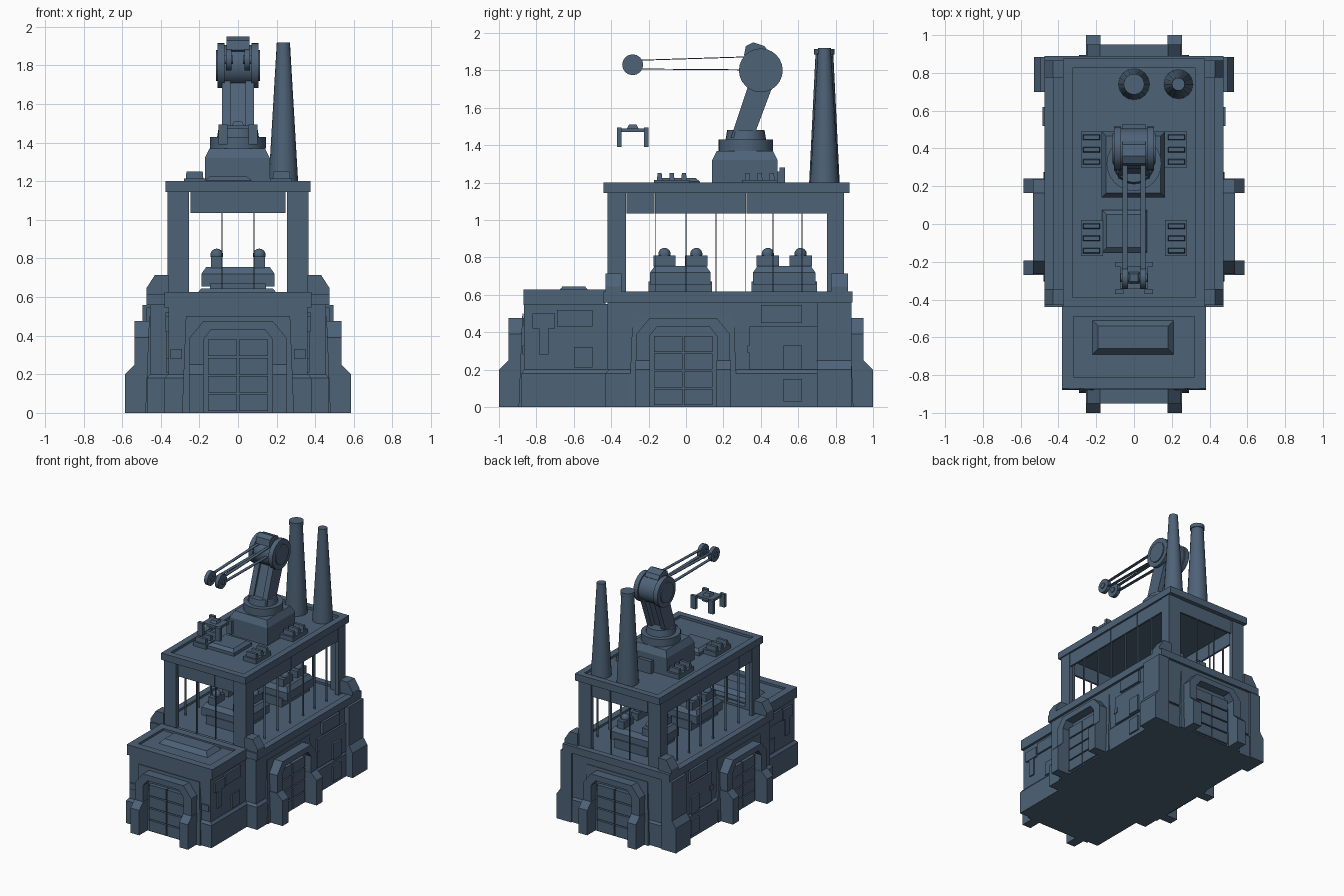
import bpy, bmesh, math
from mathutils import Matrix, Vector

if "Cube" in bpy.data.objects:
    bpy.data.objects.remove(bpy.data.objects["Cube"])

steel = bpy.data.materials.new("steel_blue")
steel.diffuse_color = (0.075, 0.122, 0.185, 1)
steel.use_nodes = True
steel.node_tree.nodes["Principled BSDF"].inputs["Base Color"].default_value = steel.diffuse_color


def finish(name, bm, mirror=False, smooth=False):
    bmesh.ops.recalc_face_normals(bm, faces=bm.faces)
    me = bpy.data.meshes.new(name)
    bm.to_mesh(me)
    bm.free()
    me.materials.append(steel)
    ob = bpy.data.objects.new(name, me)
    bpy.context.collection.objects.link(ob)
    if mirror:
        ob.modifiers.new("mirror", 'MIRROR').use_axis = (True, False, False)
    if smooth:
        bpy.context.view_layer.objects.active = ob
        ob.select_set(True)
        bpy.ops.object.shade_smooth_by_angle(angle=math.radians(35))
        ob.select_set(False)
    return ob


def boxes(name, specs, mirror=False, mat=Matrix()):
    """Boxes (x0, x1, y0, y1, z0, z1, top inset) joined in one object."""
    bm = bmesh.new()
    for x0, x1, y0, y1, z0, z1, *t in specs:
        t = t[0] if t else 0
        lo = [bm.verts.new(mat @ Vector((x, y, z0))) for x, y in ((x0, y0), (x1, y0), (x1, y1), (x0, y1))]
        hi = [bm.verts.new(mat @ Vector((x, y, z1))) for x, y in
              ((x0 + t, y0 + t), (x1 - t, y0 + t), (x1 - t, y1 - t), (x0 + t, y1 - t))]
        bm.faces.new(lo)
        bm.faces.new(hi)
        for i in range(4):
            bm.faces.new((lo[i], lo[i - 1], hi[i - 1], hi[i]))
    return finish(name, bm, mirror)


def prisms(name, profile, spans, plane, mirror=False, mat=Matrix()):
    """Profile in plane 'xz' or 'yz', extruded over each span of the other axis."""
    bm = bmesh.new()
    for a, b in spans:
        ends = []
        for d in (a, b):
            pts = [(p, d, q) if plane == 'xz' else (d, p, q) for p, q in profile]
            ends.append([bm.verts.new(mat @ Vector(p)) for p in pts])
            bm.faces.new(ends[-1])
        for i in range(len(profile)):
            bm.faces.new((ends[0][i], ends[0][i - 1], ends[1][i - 1], ends[1][i]))
    return finish(name, bm, mirror)


def cyl(name, loc, r1, r2, h, axis='z', n=24, mirror=False):
    bm = bmesh.new()
    m = Matrix.Translation(loc)
    if axis == 'x':
        m = m @ Matrix.Rotation(math.pi / 2, 4, 'Y')
    bmesh.ops.create_cone(bm, cap_ends=True, segments=n, radius1=r1, radius2=r2, depth=h, matrix=m)
    return finish(name, bm, mirror, True)


def rim(name, x, y0, y1, w, z0, z1):
    return boxes(name, [(-x, x, y0, y0 + w, z0, z1), (-x, x, y1 - w, y1, z0, z1),
                        (-x, -x + w, y0 + w, y1 - w, z0, z1), (x - w, x, y0 + w, y1 - w, z0, z1)])


# Lower hull: wide rear part and narrower front part
boxes("main_hull", [(-.455, .455, -.42, .87, .2, .57)])
boxes("main_plinth", [(-.472, .472, -.43, .875, 0, .18), (-.472, .472, -.43, .875, .18, .2, .017)])
boxes("front_hull", [(-.36, .36, -.865, -.4, .2, .55)])
boxes("front_plinth", [(-.38, .38, -.88, -.4, 0, .18), (-.38, .38, -.88, -.4, .18, .2, .015)])
boxes("main_deck", [(-.475, .475, -.44, .89, .56, .6)])
rim("main_deck_rim", .475, -.44, .89, .05, .6, .617)
boxes("front_deck", [(-.38, .38, -.87, -.43, .545, .61)])
rim("front_deck_rim", .38, -.87, -.43, .06, .61, .627)
boxes("front_deck_hatch", [(-.22, .21, -.69, -.51, .61, .645, .03)])
prisms("rear_corner_post", [(.4, 0), (.53, 0), (.53, .2), (.495, .25), (.495, .56), (.4, .56)],
       [(.7, .885)], 'xz', True)

# Four gates: local -y points out of the wall
gates = [("front", 0, -.87, 0), ("back", 0, .87, 180), ("right", .455, -.015, 90), ("left", -.455, -.015, -90)]
for side, gx, gy, ang in gates:
    m = Matrix.Translation((gx, gy, 0)) @ Matrix.Rotation(math.radians(ang), 4, 'Z')
    # chamfered arch frame
    prisms(side + "_gate_arch",
           [(-.25, 0), (-.25, .39), (-.18, .475), (.18, .475), (.25, .39), (.25, 0),
            (.18, 0), (.18, .38), (.14, .43), (-.14, .43), (-.18, .38), (-.18, 0)],
           [(-.08, .02)], 'xz', mat=m)
    # flared feet of the frame
    prisms(side + "_gate_feet", [(0, 0), (-.13, 0), (-.13, .2), (-.08, .25), (0, .25)],
           [(-.255, -.178), (.178, .255)], 'yz', mat=m)
    # sloped surround and door slats
    boxes(side + "_gate_surround", [(-.29, .29, -.025, .02, 0, .5, .02)], mat=m)
    slats = [(s - .076, s + .076, -.04, .01, z, z + .085) for s in (-.08, .08) for z in (.01, .105, .2, .295)]
    boxes(side + "_gate_slats", slats, mat=m)

# Wall panels and service boxes
boxes("front_wall_boxes", [(.35, .375, -.69, -.5, .43, .52), (.35, .37, -.6, -.5, .21, .32),
                           (.35, .375, -.82, -.7, .42, .5), (.35, .37, -.785, -.735, .28, .42)], True)
boxes("rear_wall_boxes", [(.44, .475, .4, .62, .45, .545), (.44, .47, .34, .7, .2, .43),
                          (.46, .485, .52, .62, .2, .33), (.46, .485, .52, .62, .03, .15),
                          (.44, .475, .33, .37, .29, .33)], True)
boxes("front_face_panels", [(.29, .35, -.875, -.86, .28, .33)], True)

# Columns carrying the roof, with wedge footings on the deck
boxes("roof_columns", [(.335, .365, -.42, -.32, .6, 1.15), (.335, .365, .755, .845, .6, 1.15)], True)
prisms("column_braces", [(.255, .6), (.34, .6), (.34, 1.15), (.255, 1.15)],
       [(-.42, -.385), (.81, .845)], 'xz', True)
prisms("column_footings", [(.36, .615), (.475, .615), (.475, .645), (.43, .715), (.36, .715)],
       [(-.43, -.345), (.775, .865)], 'xz', True)

# Hanging skirt panels and thin mullions below the roof
ys = [-.32, -.165, 0, .16, .32, .465, .62, .76]
boxes("side_skirt_panels", [(.345, .36, a + .003, b - .003, 1.035, 1.15) for a, b in zip(ys, ys[1:])], True)
boxes("side_mullions", [(.345, .36, y - .002, y + .002, .6, 1.15) for y in ys[1:-1]], True)
xs = [-.25, -.083, .083, .25]
boxes("end_skirt_panels", [(a + .003, b - .003, y, y + .015, 1.035, 1.15)
                           for a, b in zip(xs, xs[1:]) for y in (-.41, .825)])
boxes("end_mullions", [(.081, .085, y, y + .015, .6, 1.15) for y in (-.41, .825)], True)

# Roof with raised rim
boxes("roof_slab", [(-.375, .375, -.44, .875, 1.145, 1.18)])
rim("roof_rim", .375, -.44, .875, .05, 1.18, 1.2)

# Machines standing inside
for i, (y0, y1) in enumerate(((-.2, .14), (.35, .7))):
    c, h = (y0 + y1) / 2, (y1 - y0) / 2
    boxes("machine_%d_body" % (i + 1), [
        (-.145, .145, y0, y1, .6, .67), (-.19, .19, c - h * .95, c + h * .95, .655, .72),
        (-.19, .19, c - h * .95, c + h * .95, .72, .755, .025)])
    for k in (-.5, .5):
        boxes("machine_%d_valve_block" % (i + 1), [(.08, .14, c + k * h - .06, c + k * h + .06, .75, .81)], True)
        bm = bmesh.new()
        bmesh.ops.create_uvsphere(bm, u_segments=12, v_segments=8, radius=.033,
                                  matrix=Matrix.Translation((.11, c + k * h, .818)))
        finish("machine_%d_dome" % (i + 1), bm, True, True)

# Roof vents and hatch
boxes("roof_vents", [(.175, .275, y + .065 * k, y + .065 * k + .038, 1.17, 1.25, .008)
                     for y in (-.16, .31) for k in range(3)], True)
boxes("roof_vent_bases", [(.165, .28, y, y + .19, 1.17, 1.215) for y in (-.17, .3)], True)
boxes("roof_hatch", [(-.17, .07, -.15, .075, 1.17, 1.205), (-.17, .07, -.15, .075, 1.205, 1.225, .025)])

# Tapered chimneys
cyl("middle_chimney", (0, .74, 1.535), .083, .047, .73, n=16)
cyl("middle_chimney_lip", (0, .74, 1.9), .055, .055, .03, n=16)
cyl("right_chimney", (.235, .74, 1.545), .078, .034, .75, n=16)

# Crane pedestal and turntable
boxes("crane_pedestal", [(-.172, .165, .14, .49, 1.17, 1.32), (-.172, .165, .14, .49, 1.32, 1.37, .025),
                         (-.06, .06, .5, .53, 1.18, 1.28), (-.06, .06, .48, .51, 1.2, 1.26)])
cyl("turntable", (0, .32, 1.4), .145, .145, .06)
cyl("turntable_upper", (0, .32, 1.45), .11, .1, .06)
# Leaning twin arm and round shoulder
prisms("crane_arm", [(.24, 1.44), (.36, 1.44), (.48, 1.76), (.36, 1.8)], [(.04, .083)], 'yz', True)
prisms("arm_web", [(.26, 1.46), (.33, 1.46), (.43, 1.74), (.37, 1.76)], [(-.045, .045)], 'yz')
cyl("crane_shoulder", (0, .4, 1.8), .105, .105, .15, 'x', 24)
cyl("shoulder_flange", (.088, .4, 1.8), .117, .117, .038, 'x', 24, True)
cyl("shoulder_hub", (.1, .4, 1.8), .08, .08, .03, 'x', 24, True)
prisms("shoulder_cap", [(.31, 1.88), (.32, 1.93), (.36, 1.95), (.42, 1.93), (.44, 1.9), (.4, 1.84)],
       [(-.06, .06)], 'yz')
# Twin boom strips with end pulleys
for nm, z0, z1 in (("boom_upper_strip", 1.87, 1.85), ("boom_lower_strip", 1.80, 1.805)):
    prisms(nm, [(.34, z0), (.34, z0 + .005), (-.3, z1 + .005), (-.3, z1)], [(.035, .06)], 'yz', True)
cyl("boom_pulley", (.048, -.285, 1.83), .056, .056, .03, 'x', 16, True)
cyl("pulley_hub", (.048, -.285, 1.83), .022, .022, .045, 'x', 12, True)

# Hanging claw
boxes("claw_top", [(-.075, .075, -.345, -.225, 1.47, 1.49), (-.03, .03, -.315, -.255, 1.49, 1.51, .01)])
boxes("claw_fingers", [(.055, .1, y, y + .024, 1.39, 1.495) for y in (-.37, -.224)], True)
